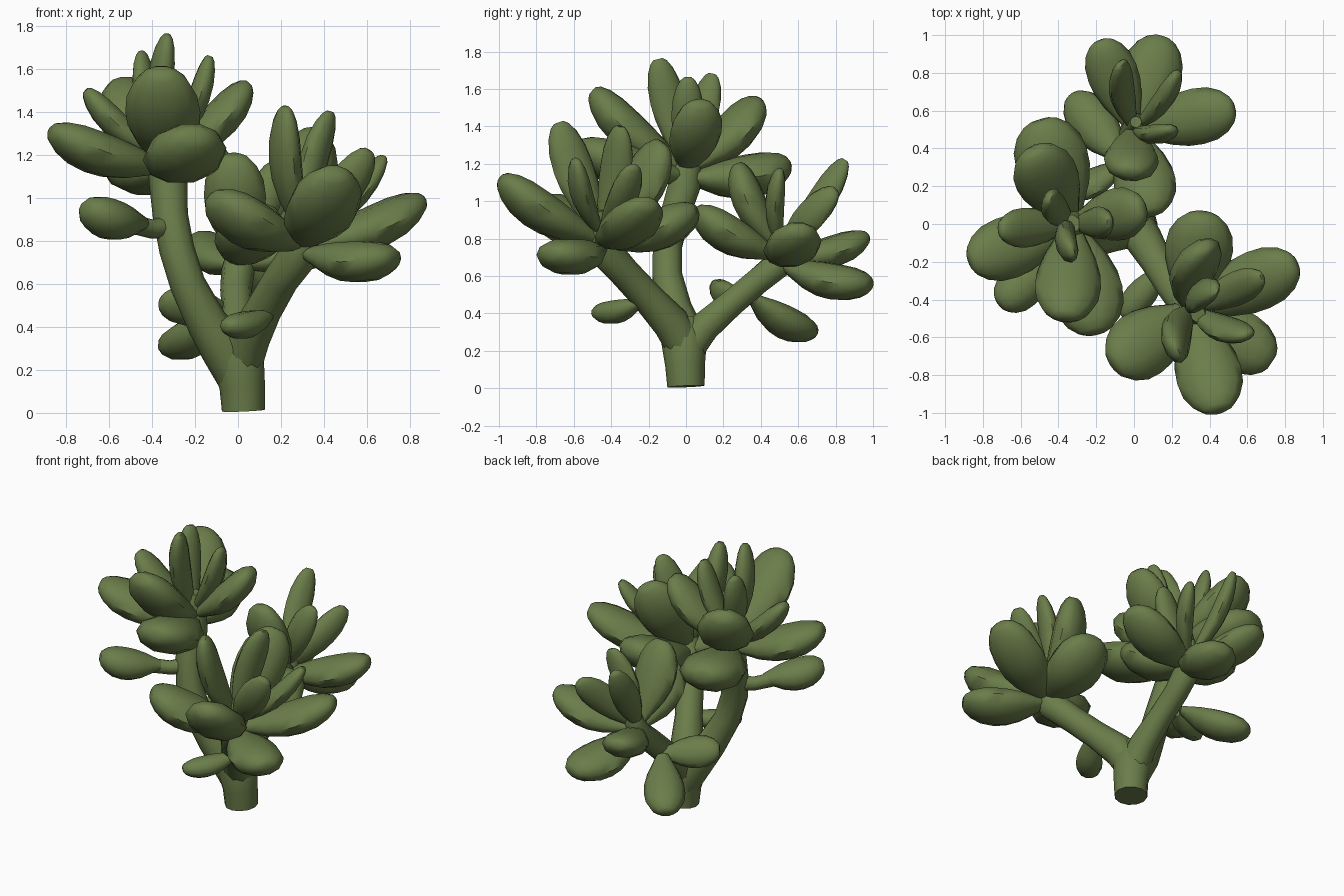
import bpy, math
from mathutils import Vector

if "Cube" in bpy.data.objects:
    bpy.data.objects.remove(bpy.data.objects["Cube"])

green = bpy.data.materials.new("leaf green")
green.diffuse_color = (0.145, 0.205, 0.068, 1)
green.use_nodes = True
green.node_tree.nodes["Principled BSDF"].inputs["Base Color"].default_value = green.diffuse_color


def loft(name, rings, sides):
    """Skin a list of (centre, side axis, face axis) rings and cap both ends."""
    verts, faces = [], []
    for c, u, v in rings:
        for i in range(sides):
            a = 2 * math.pi * i / sides
            verts.append(c + u * math.cos(a) + v * math.sin(a))
    for r in range(len(rings) - 1):
        for i in range(sides):
            j = (i + 1) % sides
            faces.append((r * sides + i, r * sides + j,
                          (r + 1) * sides + j, (r + 1) * sides + i))
    n = (len(rings) - 1) * sides
    faces.append(tuple(reversed(range(sides))))
    faces.append(tuple(range(n, n + sides)))
    me = bpy.data.meshes.new(name)
    me.from_pydata(verts, [], faces)
    me.materials.append(green)
    ob = bpy.data.objects.new(name, me)
    bpy.context.collection.objects.link(ob)
    bpy.context.view_layer.objects.active = ob
    ob.select_set(True)
    bpy.ops.object.shade_smooth_by_angle(angle=math.radians(55))
    ob.select_set(False)
    return ob


def stem(name, path, sides=10):
    """Round tapering stem through (x, y, z, radius) points."""
    pts = [Vector(p[:3]) for p in path]
    rings = []
    for i, p in enumerate(pts):
        d = (pts[min(i + 1, len(pts) - 1)] - pts[max(i - 1, 0)]).normalized()
        u = Vector((0, 1, 0)).cross(d).normalized()
        if abs(d.y) > 0.8:
            u = Vector((1, 0, 0))
        v = d.cross(u).normalized()
        u = v.cross(d)
        rings.append((p, u * path[i][3], v * path[i][3]))
    return loft(name, rings, sides)


# plump oval outline: (position along the leaf, share of full width)
OUTLINE = [(0, .32), (.12, .52), (.28, .79), (.45, .96), (.6, 1),
           (.76, .94), (.89, .74), (.97, .48), (1, .27)]


def leaf(name, base, tip, width, up=(0, 0, 1), thick=.62):
    """Thick cupped leaf whose flat side turns towards up."""
    base, tip = Vector(base), Vector(tip)
    d = tip - base
    length = d.length
    d.normalize()
    up = Vector(up)
    n = (up - d * up.dot(d)).normalized()
    s = n.cross(d)
    t = max(width * thick, .095) / 2
    rings = []
    for k, f in OUTLINE:
        c = base + d * (k * length) - n * (.055 * length * math.sin(math.pi * k))
        rings.append((c, -s * (f * width / 2), n * (t * f)))
    return loft(name, rings, 10)


def rosette(name, centre, leaves):
    """Steep leaves start a little higher on the stem than flat ones."""
    centre = Vector(centre)
    for i, (x, y, z, w, *up) in enumerate(leaves):
        tip = Vector((x, y, z))
        d = tip - centre
        steep = max(0, d.normalized().z)
        start = centre + Vector((d.x * .05, d.y * .05, .1 * steep))
        leaf(f"{name}_leaf_{i + 1}", start, tip, w, up[0] if up else (0, 0, 1))


# woody stems
stem("trunk", [(.025, 0, .01, .1), (.02, -.005, .12, .106), (0, -.01, .25, .122),
               (-.03, -.02, .36, .1)], 12)
stem("tall_branch", [(.01, 0, .15, .1), (-.06, -.02, .3, .115), (-.145, -.06, .42, .095),
                     (-.235, -.1, .6, .083), (-.285, -.1, .76, .082),
                     (-.315, -.06, .92, .082), (-.325, -.01, 1.08, .09),
                     (-.335, 0, 1.2, .085), (-.335, 0, 1.32, .05)])
stem("front_branch", [(.01, 0, .2, .095), (.05, -.08, .35, .1), (.12, -.2, .48, .085),
                      (.2, -.33, .62, .083), (.28, -.43, .73, .09),
                      (.32, -.47, .83, .075), (.34, -.48, .95, .04)])
stem("back_branch", [(.01, 0, .2, .095), (.01, .1, .33, .085), (0, .25, .46, .073),
                     (-.01, .38, .57, .073), (0, .49, .66, .078),
                     (.01, .53, .76, .06), (.01, .54, .85, .03)])
stem("side_shoot", [(-.3, -.06, .87, .055), (-.4, -.14, .855, .045), (-.5, -.23, .88, .045)], 8)

# crown on the tall branch
rosette("tall_crown", (-.33, 0, 1.11), [
    (-.87, -.2, 1.31, .33), (-.2, -.58, 1.29, .38), (-.36, -.5, 1.59, .35),
    (.05, .08, 1.53, .28), (-.33, -.15, 1.76, .19, (1, .2, 0)),
    (-.13, .01, 1.66, .17), (-.45, .14, 1.68, .17, (1, -.4, 0)),
    (-.71, -.03, 1.5, .21), (-.54, .39, 1.54, .34), (-.5, .55, 1.19, .39)])

# crown on the front branch
rosette("front_crown", (.3, -.45, .74), [
    (.73, -.73, .72, .32), (.86, -.21, .99, .32), (.45, -.99, 1.12, .35),
    (-.11, -.75, 1.0, .36), (.37, .06, .95, .36), (.37, -.12, 1.31, .31, (.6, -.7, .3)),
    (.22, -.68, 1.42, .23, (1, .4, 0)), (.43, -.35, 1.4, .19, (1, -.5, 0)),
    (.61, -.59, 1.22, .19, (-.3, 1, .2)), (.68, -.28, 1.19, .18)])

# crown on the back branch
rosette("back_crown", (0, .5, .66), [
    (-.02, .27, 1.2, .29), (.15, .99, .55, .32), (-.18, .97, .81, .27),
    (.53, .61, .85, .3), (-.07, .85, 1.22, .17, (.8, -.5, .3)),
    (.23, .8, 1.06, .18, (-1, .8, 0)), (.2, .5, 1.17, .17, (0, 1, 0)),
    (.09, .05, .95, .33)])

# single leaves lower down
leaf("side_shoot_leaf", (-.44, -.19, .88), (-.71, -.43, .95), .24, thick=.8)
leaf("low_back_leaf", (-.08, .36, .48), (-.33, .68, .29), .25, thick=.7)
leaf("low_left_leaf", (-.06, .32, .48), (-.36, .16, .52), .2, (-.6, .6, .6), .62)
leaf("low_front_leaf", (.15, -.24, .46), (-.06, -.49, .4), .16, thick=.8)
